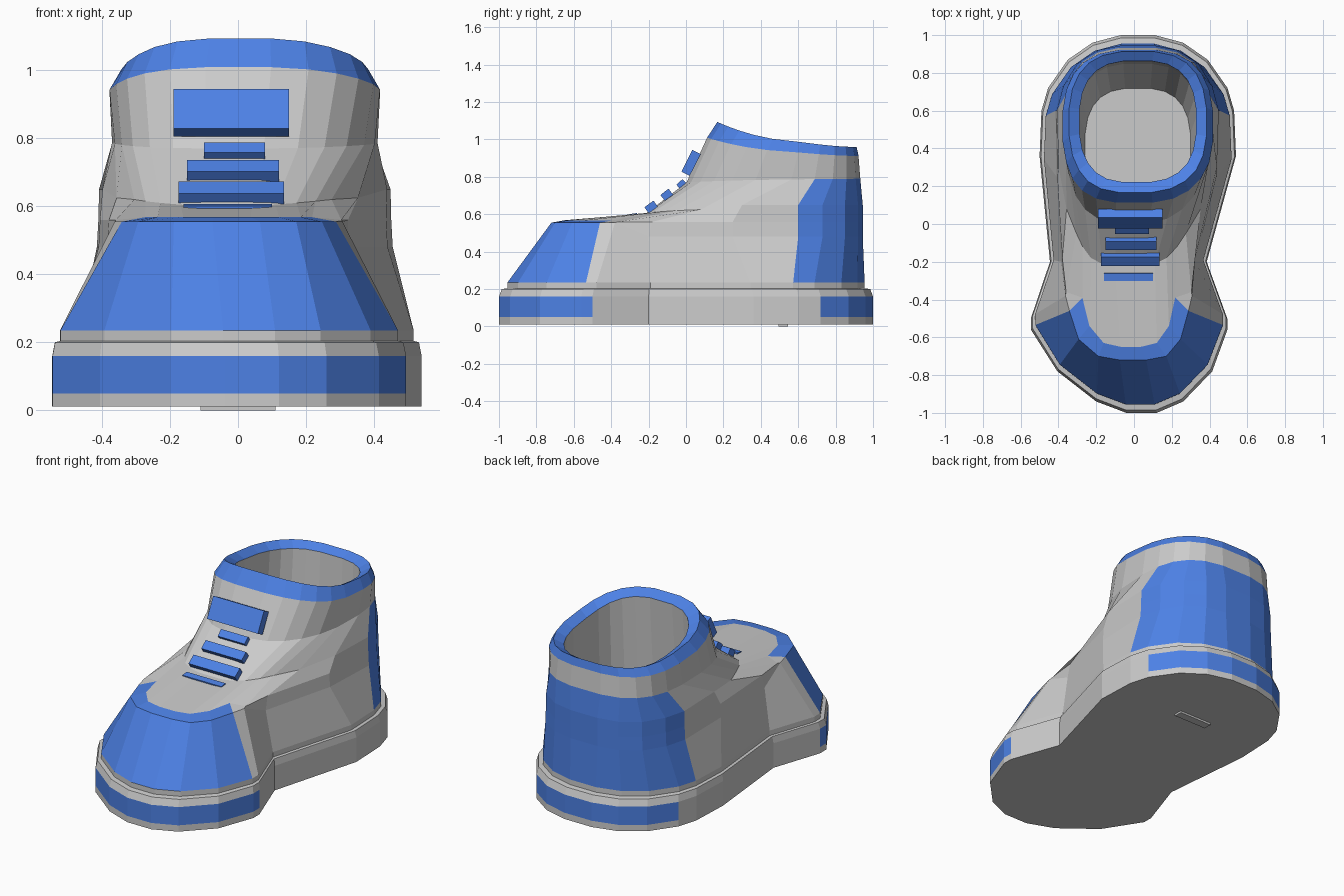
import bpy, bmesh, math
from mathutils import Matrix, Vector

if "Cube" in bpy.data.objects:
    bpy.data.objects.remove(bpy.data.objects["Cube"])

blue = bpy.data.materials.new("blue_trim")
blue.diffuse_color = (0.074, 0.22, 0.785, 1)
blue.use_nodes = True
blue.node_tree.nodes["Principled BSDF"].inputs["Base Color"].default_value = blue.diffuse_color


def centre(y):
    """Sideways drift of the foot's centre line along its length."""
    pts = [(-1, .04), (-.6, -.025), (-.2, -.03), (.3, .02), (1.1, .02)]
    for (a, ca), (b, cb) in zip(pts, pts[1:]):
        if y <= b:
            return ca + (cb - ca) * (y - a) / (b - a)
    return .02


def full(half):
    """Mirror a half ring (width, y, z), front to back, into a closed ring."""
    right = [(centre(y) + w, y, z) for w, y, z in half]
    left = [(centre(y) - w, y, z) for w, y, z in half]
    return right + left[::-1]


def oval(yf, yb, w, zf, zb, taper=1.0):
    """Squarish ring, front edge at yf / height zf, back edge at yb / height zb."""
    half = []
    for i in range(12):
        t = math.pi * (i + .5) / 12
        c, s = math.cos(t), math.sin(t)
        k = (1 + c) / 2
        y = (yf + yb) / 2 - math.copysign(abs(c) ** .78, c) * (yb - yf) / 2
        half.append((w * s ** .7 * (1 - (1 - taper) * k), y, zb + (zf - zb) * k * k))
    return full(half)


def segment(j):
    """Position of a ring segment: -1 at the toe tip, 11 at the heel."""
    return j if j < 12 else 22 - j


def loft(name, rings, keep=lambda level, s: True, mat=None, bottom=False, top=False):
    bm = bmesh.new()
    vs = [[bm.verts.new(p) for p in r] for r in rings]
    n = len(rings[0])
    for lv, (a, b) in enumerate(zip(vs, vs[1:])):
        for j in range(n):
            if keep(lv, segment(j)):
                k = (j + 1) % n
                bm.faces.new((a[j], a[k], b[k], b[j]))
    if bottom:
        bm.faces.new(vs[0][::-1])
    if top:
        bm.faces.new(vs[-1])
    bmesh.ops.delete(bm, geom=[v for v in bm.verts if not v.link_faces], context='VERTS')
    finish(name, bm, mat)


def finish(name, bm, mat):
    me = bpy.data.meshes.new(name)
    bm.to_mesh(me)
    bm.free()
    if mat:
        me.materials.append(mat)
    bpy.context.collection.objects.link(bpy.data.objects.new(name, me))


def block(name, pos, size, tilt, mat=None):
    bm = bmesh.new()
    m = (Matrix.Translation(pos) @ Matrix.Rotation(math.radians(tilt), 4, 'X')
         @ Matrix.Diagonal(Vector((*size, 1))))
    bmesh.ops.create_cube(bm, size=1, matrix=m)
    finish(name, bm, mat)


# Half outlines (half width, y), toe to heel
foot = [(.08, -1), (.23, -.94), (.41, -.78), (.52, -.56), (.52, -.5), (.415, -.2),
        (.52, .36), (.51, .6), (.475, .72), (.37, .87), (.24, .96), (.09, 1)]
instep = [(.07, -.72), (.18, -.7), (.27, -.61), (.315, -.46), (.335, -.38), (.355, -.2),
          (.425, .25), (.435, .6), (.4, .73), (.325, .85), (.215, .92), (.09, .945)]
tongue = [(.07, -.22), (.14, -.21), (.2, -.18), (.25, -.12), (.29, -.05), (.355, .08)]


def foot_ring(scale, z):
    return full([(w * scale, y * scale, z) for w, y in foot])


# Sole with coloured toe and heel bands
sole = [foot_ring(1, .012), foot_ring(1, .05), foot_ring(1, .16),
        foot_ring(.985, .2), foot_ring(.95, .205)]
band = lambda lv, s: lv == 1 and (s < 4 or s >= 8)
loft("sole", sole, lambda lv, s: not band(lv, s), bottom=True, top=True)
loft("sole_bands", sole, band, blue)
block("sole_nub", (.0, .52, .01), (.22, .05, .02), 0)

# Upper: foot, toe box, instep, ankle, collar, then down inside to the insole
toe_line = [(w, y, .555 if i < 5 else .48) for i, (w, y) in enumerate(instep)]
toe_top = [(w * .78, y + .07, .568) if i < 4 else (w * .99, y + .02 * (i < 6), .56)
           for i, (w, y) in enumerate(instep)]
ankle = ([(w, y, .6 + .005 * i) for i, (w, y) in enumerate(tongue)]
         + [(w * .985, y + .05 * (i < 1), .65) for i, (w, y) in enumerate(instep[6:])])
upper = [foot_ring(.955, .2), foot_ring(.955, .235),
         full(toe_line), full(toe_top), full(ankle),
         oval(0, .935, .42, .77, .79, .85),
         oval(.11, .925, .4, 1.01, .912),
         oval(.165, .915, .365, 1.095, .96),
         oval(.22, .865, .31, 1.06, .93),
         oval(.19, .85, .32, .6, .6),
         oval(.12, .72, .28, .3, .3)]
toe = lambda lv, s: lv in (1, 2) and s < 3
heel = lambda lv, s: 1 <= lv <= 4 and s >= 7
collar = lambda lv, s: lv in (6, 7)
loft("upper", upper, lambda lv, s: not (toe(lv, s) or heel(lv, s) or collar(lv, s)), top=True)
loft("toe_cap", upper, toe, blue)
loft("heel_counter", upper, heel, blue)
loft("collar", upper, collar, blue)

# Laces: (x, y, z, width, length, thickness, tilt)
for i, (x, y, z, w, l, t, a) in enumerate([
        (-.02, .027, .875, .34, .13, .05, 63), (-.01, -.025, .762, .18, .045, .03, 42),
        (-.015, -.1, .7, .27, .055, .05, 38), (-.02, -.185, .637, .31, .06, .045, 36),
        (-.03, -.28, .594, .26, .04, .02, 8)]):
    block(f"lace_{i + 1}", (x, y, z), (w, l, t), a, blue)
